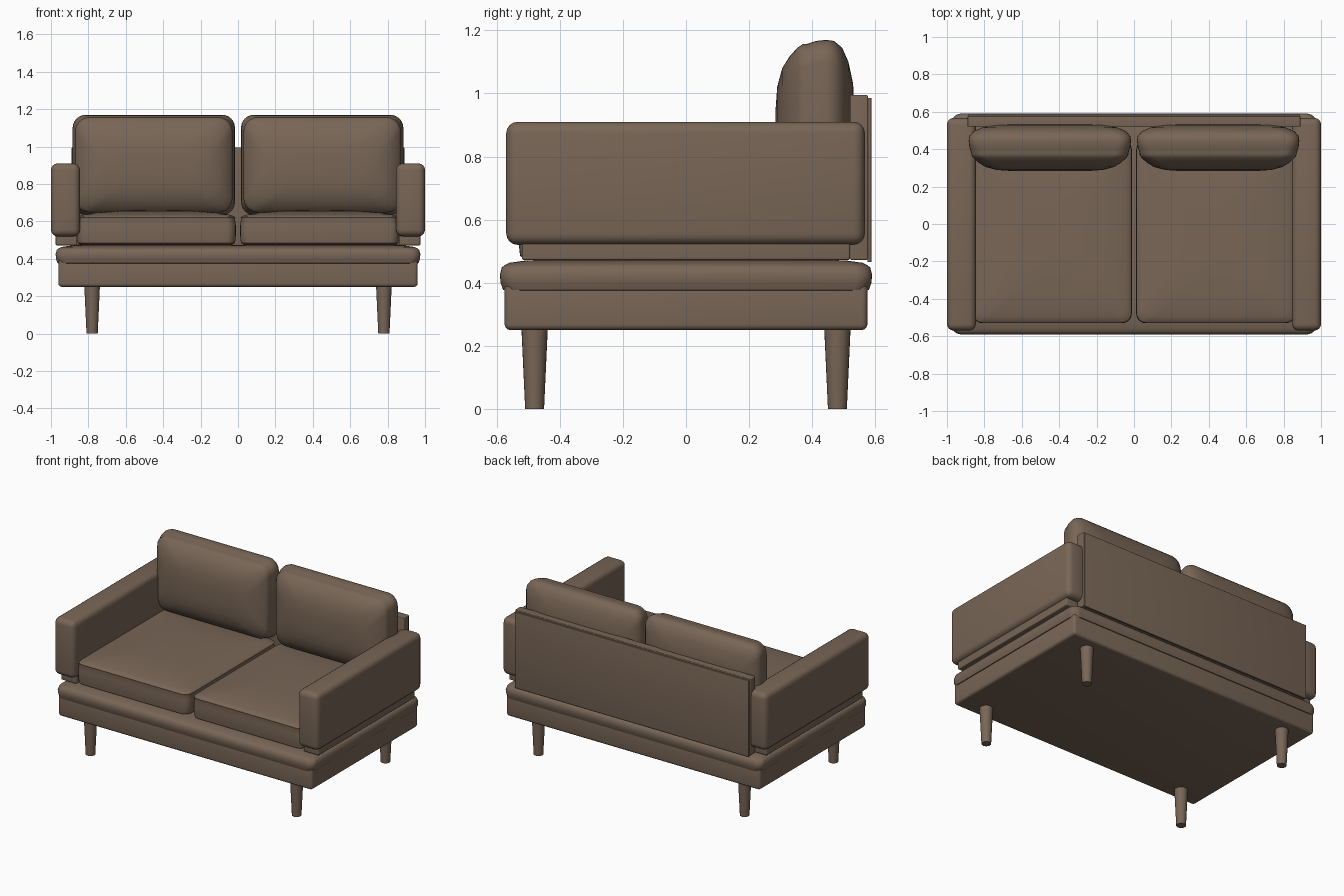
import bpy, bmesh, math
from mathutils import Vector

cube = bpy.data.objects.get("Cube")
if cube:
    bpy.data.objects.remove(cube, do_unlink=True)

fabric = bpy.data.materials.new("warm brown")
fabric.use_nodes = True
brown = (0.19, 0.133, 0.094, 1)
fabric.diffuse_color = brown
fabric.node_tree.nodes["Principled BSDF"].inputs["Base Color"].default_value = brown


def finish(name, bm, angle=40):
    bmesh.ops.recalc_face_normals(bm, faces=bm.faces)
    mesh = bpy.data.meshes.new(name)
    bm.to_mesh(mesh)
    bm.free()
    mesh.materials.append(fabric)
    obj = bpy.data.objects.new(name, mesh)
    bpy.context.collection.objects.link(obj)
    bpy.ops.object.select_all(action="DESELECT")
    obj.select_set(True)
    bpy.context.view_layer.objects.active = obj
    bpy.ops.object.shade_smooth_by_angle(angle=math.radians(angle))
    return obj


def box(name, low, high, bevel):
    """Rounded box between two opposite corners."""
    low, high = Vector(low), Vector(high)
    bm = bmesh.new()
    bmesh.ops.create_cube(bm, size=1)
    for v in bm.verts:
        v.co = (low + high) / 2 + v.co * (high - low)
    bmesh.ops.bevel(bm, geom=bm.edges[:], offset=bevel, segments=4,
                    profile=0.5, affect="EDGES")
    return finish(name, bm)


def cushion(name, centre, half, radius, rings, upright=False):
    """Loft rounded rectangles; each ring is (inset from outline, height)."""
    bm = bmesh.new()
    loops = []
    for inset, height in rings:
        a, b = half[0] - inset, half[1] - inset
        r = min(radius + inset * 0.3, a, b)
        loop = []
        for quarter, (sx, sy) in enumerate([(1, 1), (-1, 1), (-1, -1), (1, -1)]):
            for step in range(7):
                t = (quarter + step / 6) * math.pi / 2
                u = centre[0] + sx * (a - r) + r * math.cos(t)
                v = centre[1] + sy * (b - r) + r * math.sin(t)
                loop.append(bm.verts.new((u, height, v) if upright else (u, v, height)))
        loops.append(loop)
    for lower, upper in zip(loops, loops[1:]):
        for i in range(len(lower)):
            j = (i + 1) % len(lower)
            bm.faces.new((lower[i], lower[j], upper[j], upper[i]))
    bm.faces.new(loops[0])
    bm.faces.new(loops[-1])
    return finish(name, bm, 50)


# Base frame and thin mattress layer
box("base_frame", (-0.96, -0.575, 0.25), (0.96, 0.575, 0.4), 0.018)
cushion("lower_pad", (0, 0), (0.975, 0.59), 0.05,
        [(0.03, 0.372), (0.01, 0.377), (0.002, 0.4), (0, 0.425), (0.006, 0.448),
         (0.014, 0.455), (0.03, 0.463), (0.08, 0.47), (0.2, 0.475)])

# Back board with its thin outer panel
box("back_board", (-0.89, 0.52, 0.472), (0.89, 0.577, 0.995), 0.005)
box("back_panel", (-0.885, 0.575, 0.465), (0.885, 0.588, 0.986), 0.003)

seat_rings = [(0.02, 0.475), (0.004, 0.485), (0, 0.52), (0, 0.58), (0.004, 0.612),
              (0.002, 0.62), (0.01, 0.628), (0.035, 0.636), (0.09, 0.646),
              (0.18, 0.655), (0.3, 0.66)]
back_rings = [(0.2, 0.532), (0.14, 0.53), (0.07, 0.515), (0.025, 0.495), (0.004, 0.47),
              (0, 0.445), (0.004, 0.41), (0.014, 0.38), (0.014, 0.37), (0.024, 0.355),
              (0.05, 0.33), (0.09, 0.305), (0.15, 0.289), (0.22, 0.284)]

for side, s in (("left", 1), ("right", -1)):
    # Arm and its recessed support
    x1, x2 = sorted((s * 0.845, s))
    box(side + "_arm", (x1, -0.57, 0.52), (x2, 0.567, 0.91), 0.036)
    x1, x2 = sorted((s * 0.86, s * 0.975))
    box(side + "_arm_support", (x1, -0.52, 0.472), (x2, 0.52, 0.56), 0.006)

    # Loose cushions
    cushion(side + "_seat_cushion", (s * 0.437, -0.04), (0.425, 0.49), 0.05, seat_rings)
    cushion(side + "_back_cushion", (s * 0.45, 0.902), (0.434, 0.268), 0.07,
            back_rings, upright=True)

    # Tapered legs
    for end, y in (("front", -0.48), ("back", 0.48)):
        bm = bmesh.new()
        bmesh.ops.create_cone(bm, cap_ends=True, segments=24, radius1=0.03,
                              radius2=0.042, depth=0.26)
        bmesh.ops.translate(bm, verts=bm.verts, vec=(s * 0.78, y, 0.13))
        finish(f"{end}_{side}_leg", bm)
